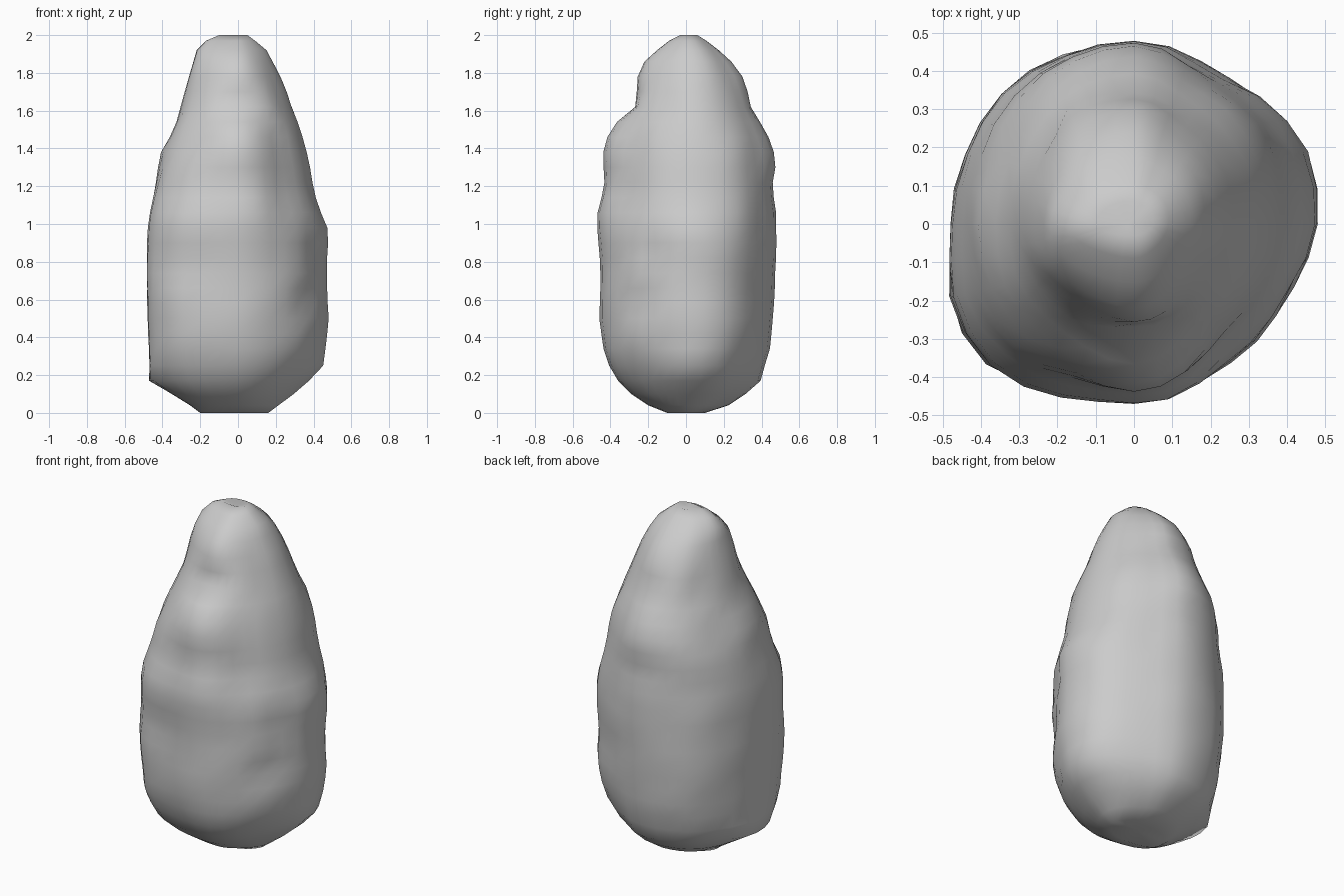
import bpy, bmesh, math
from mathutils import Vector, noise

if "Cube" in bpy.data.objects:
    bpy.data.objects.remove(bpy.data.objects["Cube"])

# Silhouette profiles as (z, distance): left, right, front, back
LEFT = [(0, .2), (.06, .28), (.17, .47), (.3, .46), (.55, .48), (.95, .48), (1.2, .44), (1.37, .41),
        (1.5, .34), (1.6, .31), (1.75, .27), (1.92, .22), (1.97, .17), (2, .1)]
RIGHT = [(0, .16), (.12, .32), (.24, .45), (.5, .48), (.8, .47), (.96, .48), (1.1, .42), (1.35, .37),
         (1.5, .33), (1.6, .29), (1.75, .24), (1.92, .15), (1.97, .09), (2, .05)]
FRONT = [(0, .1), (.06, .25), (.2, .39), (.35, .44), (.5, .46), (.8, .45), (1.03, .475), (1.2, .43),
         (1.38, .44), (1.46, .42), (1.55, .36), (1.61, .27), (1.83, .25), (1.9, .18), (1.97, .09), (2, .03)]
BACK = [(0, .1), (.03, .21), (.15, .39), (.35, .45), (.6, .47), (1.05, .48), (1.2, .46), (1.33, .48),
        (1.45, .44), (1.53, .4), (1.58, .35), (1.75, .32), (1.85, .25), (1.95, .14), (2, .06)]
# Fullness of the diagonals by height: back right, back left, front left, front right
DIAGONAL = [[(0, .98), (2, 1.0)],
            [(0, 1.0), (1.2, 1.0), (1.4, .97), (1.7, 1.04), (2, 1.0)],
            [(0, 1.08), (.3, 1.13), (1.05, 1.11), (1.4, .98), (2, 1.0)],
            [(0, .94), (2, .94)]]
# Worn facets and ridges around the plan: degrees, amount
FACETS = [(62, -.05), (22, .035), (340, -.025), (205, .025), (248, -.02), (125, .02), (155, -.015)]
# Dents: centre, radius, depth
DENTS = [((.24, -.32, 1.2), .15, .03), ((.24, -.28, 1.4), .13, .025), ((-.2, .24, 1.6), .1, .03),
         ((.38, -.2, .85), .11, .02), ((.36, -.24, .6), .12, .02)]
SEG = 32
LEVELS = [0, .04, .1, .17, .25] + [.34 + .08 * i for i in range(20)] + [1.92, 1.97, 2.0]


def sample(profile, z):
    for (z0, d0), (z1, d1) in zip(profile, profile[1:]):
        if z <= z1:
            return d0 + (d1 - d0) * (z - z0) / (z1 - z0)
    return profile[-1][1]


def softened(profile, z, w):
    # Away from the four silhouette lines the steps of the profile melt together
    r = min(.12, z * .5, (2 - z) * .5)
    mean = sum(sample(profile, z + r * t) for t in (-1, -.5, 0, .5, 1)) / 5
    return sample(profile, z) * (1 - w) + mean * w


def rock_point(angle, z):
    c, s = math.cos(angle), math.sin(angle)
    w = math.sin(2 * angle) ** 2
    rx = softened(RIGHT if c > 0 else LEFT, z, w)
    ry = softened(BACK if s > 0 else FRONT, z, w)
    k = 1 + (sample(DIAGONAL[int(angle / (math.pi / 2)) % 4], z) - 1) * w
    for deg, amount in FACETS:
        k += amount * math.exp(-((math.degrees(angle) - deg) / 14) ** 2)
    p = Vector((rx * c * k, ry * s * k, z))
    out = Vector((c, s, 0))
    # Uneven weathered surface, fading out toward the crown and base
    fade = min(1, 4 * z, 4 * (2 - z)) * (.4 + .6 * w)
    p += out * noise.noise(p * 5.5 + Vector((3, 7, 1))) * .015 * fade
    for centre, radius, depth in DENTS:
        d = (p - Vector(centre)).length / radius
        p -= out * depth * math.exp(-2 * d * d)
    return p


# Standing boulder, lofted ring by ring
bm = bmesh.new()
rings = [[bm.verts.new(rock_point(2 * math.pi * i / SEG, z)) for i in range(SEG)] for z in LEVELS]
for a, b in zip(rings, rings[1:]):
    for i in range(SEG):
        j = (i + 1) % SEG
        bm.faces.new((a[i], a[j], b[j], b[i]))
# Base and crown caps
for ring, z, flip in ((rings[0], .02, True), (rings[-1], 1.985, False)):
    mid = bm.verts.new((sum(v.co.x for v in ring) / SEG, 0, z))
    for i in range(SEG):
        tri = (ring[i], ring[(i + 1) % SEG], mid)
        bm.faces.new(tri[::-1] if flip else tri)
bmesh.ops.recalc_face_normals(bm, faces=bm.faces)
mesh = bpy.data.meshes.new("boulder")
bm.to_mesh(mesh)
bm.free()
mesh.shade_smooth()
boulder = bpy.data.objects.new("boulder", mesh)
bpy.context.collection.objects.link(boulder)
